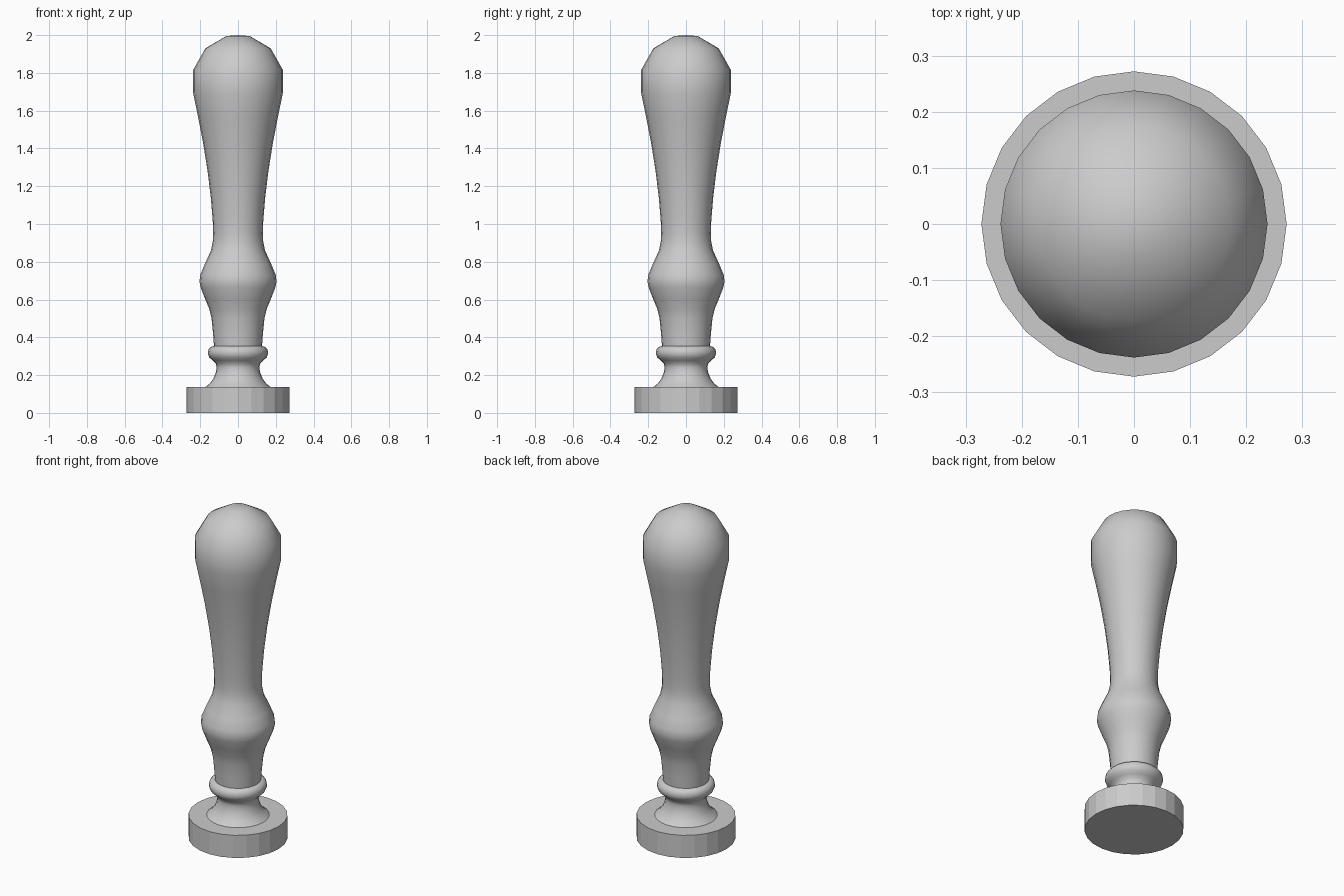
import bpy
import math

if "Cube" in bpy.data.objects:
    bpy.data.objects.remove(bpy.data.objects["Cube"])

SEGMENTS = 24

grey = bpy.data.materials.new("plain grey")
grey.diffuse_color = (0.6, 0.6, 0.6, 1.0)
grey.use_nodes = True
grey.node_tree.nodes["Principled BSDF"].inputs["Base Color"].default_value = grey.diffuse_color


def lathe(name, profile, angle):
    """Turn a (radius, height) profile, bottom to top, into a closed solid."""
    verts, faces, rings = [], [], []
    for r, z in profile:
        first = len(verts)
        if r == 0:
            verts.append((0, 0, z))
            rings.append([first] * SEGMENTS)
            continue
        for i in range(SEGMENTS):
            a = math.tau * i / SEGMENTS
            verts.append((r * math.cos(a), r * math.sin(a), z))
        rings.append(list(range(first, first + SEGMENTS)))
    for low, high in zip(rings, rings[1:]):
        for i in range(SEGMENTS):
            j = (i + 1) % SEGMENTS
            quad = [low[i], low[j], high[j], high[i]]
            faces.append(list(dict.fromkeys(quad)))
    # Flat end caps
    if profile[0][0] > 0:
        faces.append(rings[0][::-1])
    if profile[-1][0] > 0:
        faces.append(rings[-1])
    mesh = bpy.data.meshes.new(name)
    mesh.from_pydata(verts, [], faces)
    mesh.materials.append(grey)
    obj = bpy.data.objects.new(name, mesh)
    bpy.context.collection.objects.link(obj)
    bpy.ops.object.select_all(action='DESELECT')
    obj.select_set(True)
    bpy.context.view_layer.objects.active = obj
    bpy.ops.object.shade_smooth_by_angle(angle=math.radians(angle))
    return obj


# Round stamp plate with faceted rim
lathe("base_plate", [(0.272, 0), (0.272, 0.137)], 10)

# Flared foot, waist and rounded collar ring
lathe("collar", [
    (0.175, 0.135), (0.15, 0.155), (0.13, 0.182), (0.118, 0.212),
    (0.113, 0.24), (0.117, 0.26), (0.135, 0.278), (0.152, 0.294),
    (0.160, 0.315), (0.156, 0.336), (0.145, 0.349), (0.128, 0.354),
], 60)

# Turned handle with swelling, neck and domed grip
lathe("handle", [
    (0.127, 0.352), (0.132, 0.42), (0.14, 0.5), (0.152, 0.55),
    (0.175, 0.605), (0.198, 0.665), (0.204, 0.695), (0.2, 0.73),
    (0.175, 0.79), (0.143, 0.86), (0.133, 0.91), (0.131, 0.95),
    (0.134, 1.02), (0.144, 1.14), (0.161, 1.28), (0.185, 1.43),
    (0.212, 1.57), (0.237, 1.69), (0.238, 1.815), (0.173, 1.93),
    (0.062, 1.995), (0, 2.0),
], 60)
